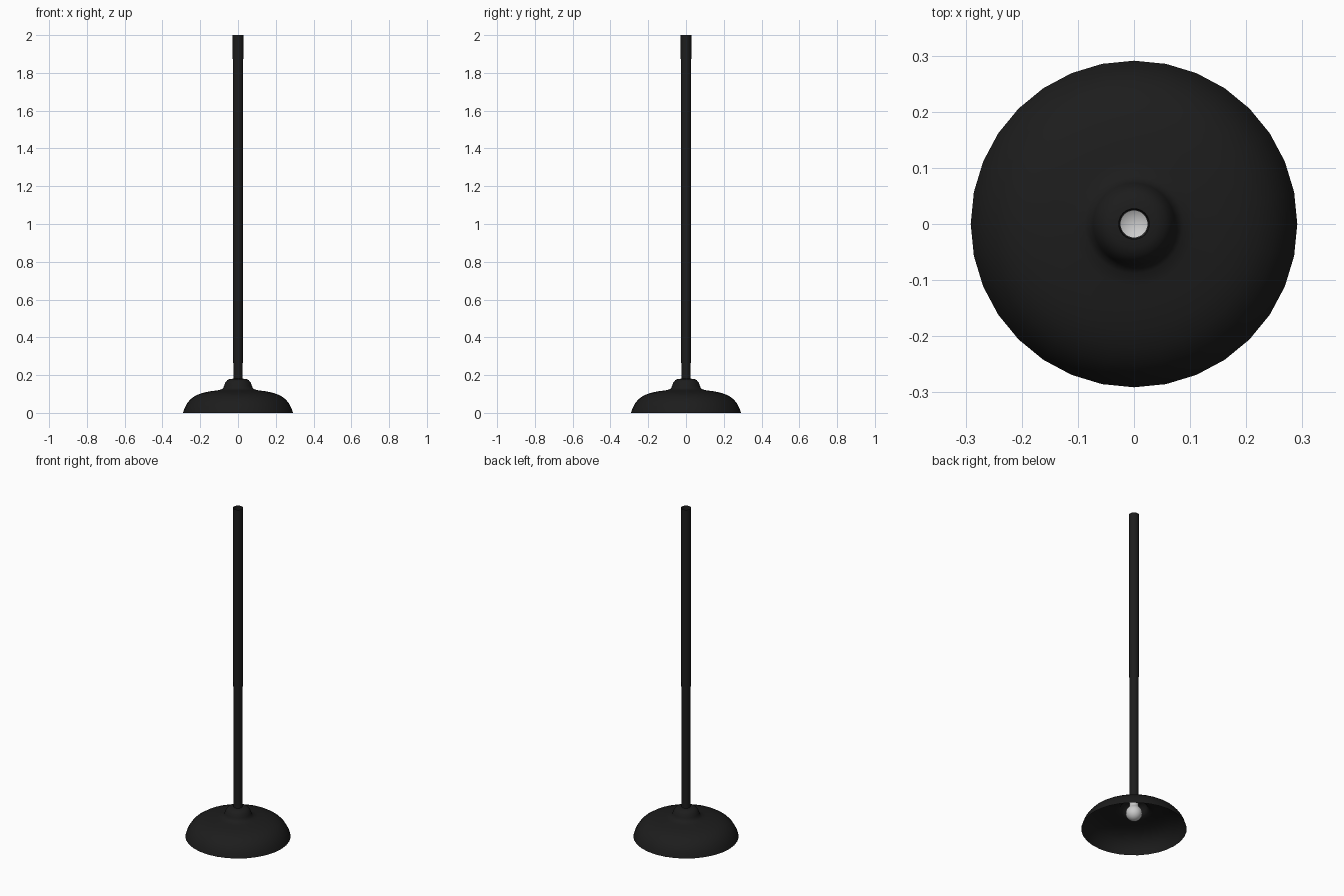
import bpy, bmesh, math

if "Cube" in bpy.data.objects:
    bpy.data.objects.remove(bpy.data.objects["Cube"])


def material(name, color):
    m = bpy.data.materials.new(name)
    m.diffuse_color = color
    m.use_nodes = True
    m.node_tree.nodes["Principled BSDF"].inputs["Base Color"].default_value = m.diffuse_color
    return m


def lathe(name, profile, sides, mat=None, angle=40):
    """Spin an (r, z) profile, listed bottom to top on the outside, around z."""
    bm = bmesh.new()
    rings = []
    for r, z in profile:
        if r == 0:
            rings.append([bm.verts.new((0, 0, z))] * sides)
        else:
            rings.append([bm.verts.new((r * math.cos(2 * math.pi * i / sides),
                                        r * math.sin(2 * math.pi * i / sides), z))
                          for i in range(sides)])
    for a, b in zip(rings, rings[1:]):
        for i in range(sides):
            j = (i + 1) % sides
            bm.faces.new(list(dict.fromkeys((a[i], a[j], b[j], b[i]))))
    mesh = bpy.data.meshes.new(name)
    bm.to_mesh(mesh)
    bm.free()
    obj = bpy.data.objects.new(name, mesh)
    bpy.context.collection.objects.link(obj)
    if mat:
        mesh.materials.append(mat)
    bpy.ops.object.select_all(action='DESELECT')
    obj.select_set(True)
    bpy.context.view_layer.objects.active = obj
    bpy.ops.object.shade_smooth_by_angle(angle=math.radians(angle))
    return obj


black = material("black_metal", (0.012, 0.012, 0.012, 1))

# Open domed shade with a small raised collar
lathe("lamp_shade", [
    (0.291, 0.0), (0.283, 0.025), (0.27, 0.05), (0.25, 0.074), (0.222, 0.093),
    (0.19, 0.105), (0.15, 0.114), (0.11, 0.119), (0.088, 0.124), (0.078, 0.132),
    (0.073, 0.145), (0.067, 0.162), (0.056, 0.174), (0.042, 0.18), (0.025, 0.181),
], 32, black, 60)

# Long hanging tube, open and slightly wider at the top
lathe("hanging_tube", [(0.025, 0.175), (0.028, 2.0)], 32, black)

# Bulb: round globe running up into a neck
globe_r, globe_z = 0.046, 0.1
globe = [(0, globe_z - globe_r)]
for k in range(1, 11):
    a = math.radians(-90 + 14 * k)
    globe.append((globe_r * math.cos(a), globe_z + globe_r * math.sin(a)))
lathe("bulb", globe + [(0.024, 0.146), (0.025, 0.158), (0.028, 0.178)], 32, None, 60)
